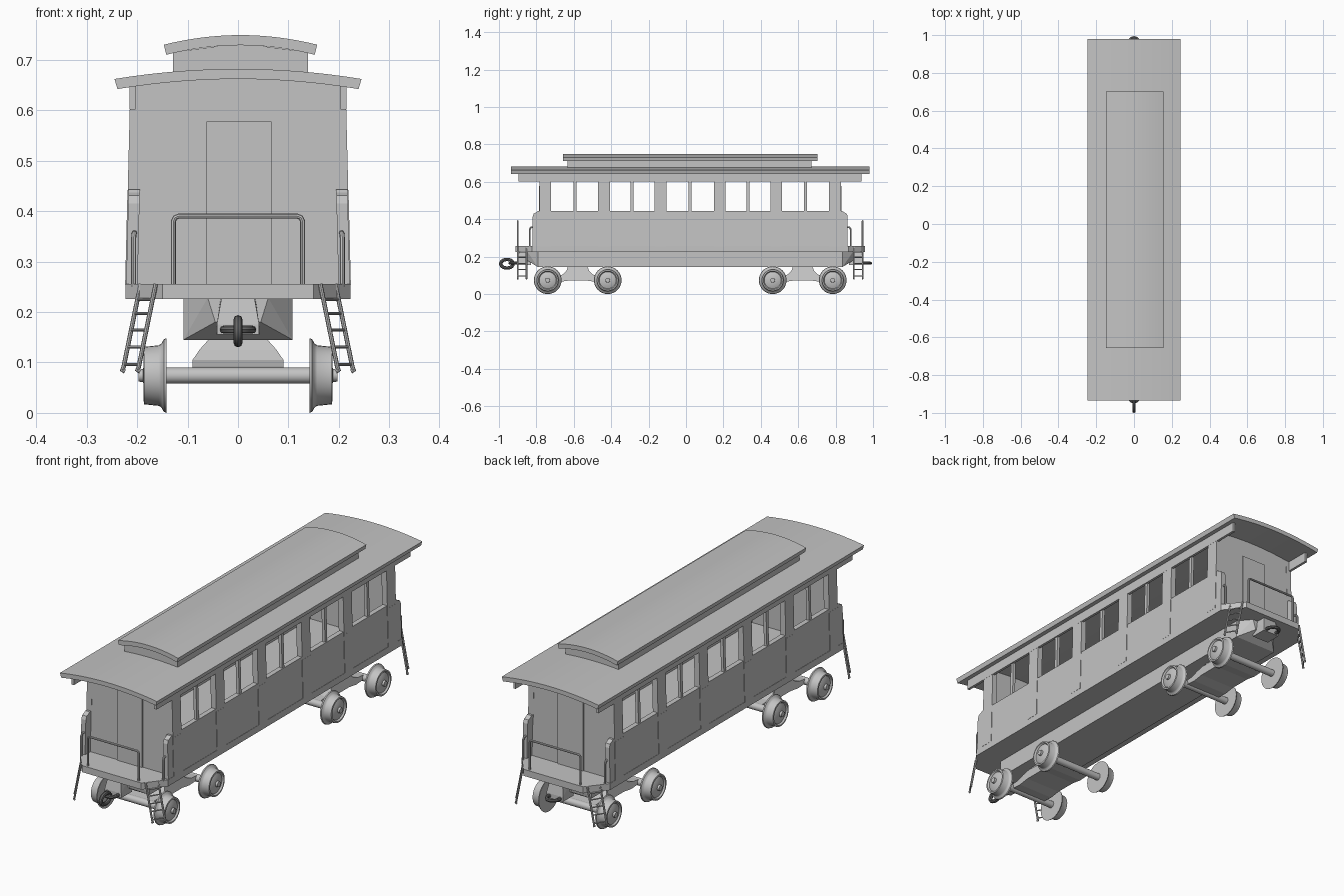
import bpy, bmesh, math
from mathutils import Vector

if "Cube" in bpy.data.objects:
    bpy.data.objects.remove(bpy.data.objects["Cube"])

C = 0.0225          # carriage centre along y


def material(name, rgb):
    m = bpy.data.materials.new(name)
    m.diffuse_color = (*rgb, 1)
    m.use_nodes = True
    m.node_tree.nodes["Principled BSDF"].inputs["Base Color"].default_value = m.diffuse_color
    return m


GREY = material("plain grey", (0.55, 0.55, 0.55))
DARK = material("dark iron", (0.14, 0.14, 0.14))


def finish(name, bm, mat=GREY, smooth=False, taper=False):
    """Turn a bmesh into an object; taper leans side-wall parts inward with height."""
    if taper:
        for v in bm.verts:
            v.co.x -= math.copysign(0.025 * (v.co.z - 0.225), v.co.x)
    bmesh.ops.recalc_face_normals(bm, faces=bm.faces[:])
    me = bpy.data.meshes.new(name)
    bm.to_mesh(me)
    bm.free()
    me.materials.append(mat)
    ob = bpy.data.objects.new(name, me)
    bpy.context.collection.objects.link(ob)
    if smooth:
        shade(ob)
    return ob


def shade(ob):
    bpy.ops.object.select_all(action='DESELECT')
    ob.select_set(True)
    bpy.context.view_layer.objects.active = ob
    bpy.ops.object.shade_smooth_by_angle(angle=math.radians(35))


def prism(bm, pts, axis, a, b):
    """Extrude a 2D outline along an axis from a to b."""
    def place(p, t):
        return {'x': (t, p[0], p[1]), 'y': (p[0], t, p[1]), 'z': (p[0], p[1], t)}[axis]
    lo = [bm.verts.new(place(p, a)) for p in pts]
    hi = [bm.verts.new(place(p, b)) for p in pts]
    n = len(pts)
    bm.faces.new(lo)
    bm.faces.new(hi[::-1])
    for i in range(n):
        bm.faces.new((lo[i], lo[(i + 1) % n], hi[(i + 1) % n], hi[i]))


def box(bm, x0, x1, y0, y1, z0, z1):
    prism(bm, [(x0, y0), (x1, y0), (x1, y1), (x0, y1)], 'z', z0, z1)


def hull(name, pts):
    bm = bmesh.new()
    for p in pts:
        bm.verts.new(p)
    bmesh.ops.convex_hull(bm, input=bm.verts[:])
    bmesh.ops.dissolve_limit(bm, angle_limit=0.01, verts=bm.verts[:], edges=bm.edges[:])
    return finish(name, bm)


def tube(name, paths, r, mat=GREY, cyclic=False):
    cu = bpy.data.curves.new(name, 'CURVE')
    cu.dimensions, cu.bevel_depth, cu.bevel_resolution = '3D', r, 2
    cu.use_fill_caps = True
    for path in paths:
        s = cu.splines.new('POLY')
        s.points.add(len(path) - 1)
        for q, p in zip(s.points, path):
            q.co = (*p, 1)
        s.use_cyclic_u = cyclic
    cu.materials.append(mat)
    ob = bpy.data.objects.new(name, cu)
    bpy.context.collection.objects.link(ob)
    bpy.ops.object.select_all(action='DESELECT')
    ob.select_set(True)
    bpy.context.view_layer.objects.active = ob
    bpy.ops.object.convert(target='MESH')
    shade(bpy.context.object)


def arch(w_top, w_bot, z_edge, rise, thick, cx=0, n=16):
    """Outline of a curved roof: top arc, then the parallel underside."""
    f = [i / n * 2 - 1 for i in range(n + 1)]
    top = [(cx + t * w_top, z_edge + rise * (1 - t * t)) for t in f]
    low = [(cx + t * w_bot, z_edge - thick + rise * (1 - t * t)) for t in f]
    return top + low[::-1]


# Main roof and the raised centre roof with its walls
for name, prof, y0, y1 in (
        ("main_roof", arch(0.245, 0.239, 0.662, 0.020, 0.020), -0.935, 0.98),
        ("raised_roof", arch(0.152, 0.147, 0.730, 0.019, 0.020, 0.005), -0.657, 0.702),
        ("raised_roof_walls", [(-0.129, 0.665), (0.139, 0.665), (0.139, 0.715),
                               (0.005, 0.733), (-0.129, 0.715)], -0.634, 0.671)):
    bm = bmesh.new()
    prism(bm, prof, 'y', y0, y1)
    finish(name, bm, smooth=True)

# Floor slab with cut corners forming the end platforms
bm = bmesh.new()
w, h = 0.223, 0.935
prism(bm, [(sx * x, C + sy * y) for sx, sy, p in (
    (-1, -1, ((w, 0.845), (0.15, h))), (1, -1, ((0.15, h), (w, 0.845))),
    (1, 1, ((w, 0.845), (0.15, h))), (-1, 1, ((0.15, h), (w, 0.845)))) for x, y in p],
    'z', 0.226, 0.256)
finish("floor", bm)

POSTS = [s * v for v in (0.159, 0.461, 0.774) for s in (-1, 1)]
MULLIONS = (-0.616, -0.31, 0, 0.31, 0.616)

for side, s in (("left", -1), ("right", 1)):
    # Lower side wall with rounded shoulders beyond the corner posts
    bm = bmesh.new()
    edge = [(0.842, 0.23), (0.842, 0.415), (0.836, 0.431), (0.822, 0.437), (0.815, 0.443)]
    prism(bm, [(C + y, z) for y, z in edge] + [(C - y, z) for y, z in edge[::-1]],
          'x', s * 0.200, s * 0.2225)
    finish(side + "_lower_wall", bm, taper=True)

    # Window posts, slim mullions and raised strips under the posts
    bm = bmesh.new()
    for y in POSTS:
        box(bm, s * 0.198, s * 0.224, C + y - 0.031, C + y + 0.031, 0.43, 0.65)
        box(bm, s * 0.220, s * 0.2245, C + y - 0.031, C + y + 0.031, 0.255, 0.43)
    for y in MULLIONS:
        box(bm, s * 0.204, s * 0.218, C + y - 0.008, C + y + 0.008, 0.43, 0.65)
    finish(side + "_window_posts", bm, taper=True)

    # Long fascia board below the eaves
    bm = bmesh.new()
    box(bm, s * 0.203, s * 0.215, C - 0.917, C + 0.917, 0.602, 0.65)
    finish(side + "_fascia", bm)

for end, e in (("front", -1), ("back", 1)):
    # End wall and its door panel
    bm = bmesh.new()
    prism(bm, [(-0.208, 0.25), (0.208, 0.25), (0.205, 0.648), (0.1, 0.66),
               (0, 0.664), (-0.1, 0.66), (-0.205, 0.648)], 'y', C + e * 0.785, C + e * 0.804)
    finish(end + "_end_wall", bm)
    bm = bmesh.new()
    box(bm, -0.062, 0.066, C + e * 0.803, C + e * 0.809, 0.256, 0.578)
    finish(end + "_door", bm)

    # Platform railing
    y = C + e * 0.922
    tube(end + "_railing", [[(-0.128, y, 0.25), (-0.128, y, 0.380), (-0.125, y, 0.387),
                             (-0.118, y, 0.390), (0.118, y, 0.390), (0.125, y, 0.387),
                             (0.128, y, 0.380), (0.128, y, 0.25)]], 0.005)

    # Grab handles beside the corners
    tube(end + "_grab_handles", [[(s * 0.207, C + e * 0.858, 0.25), (s * 0.207, C + e * 0.858, 0.345),
                                  (s * 0.206, C + e * 0.852, 0.356), (s * 0.205, C + e * 0.835, 0.358)]
                                 for s in (-1, 1)], 0.005)

    # Step ladders on the cut corners: two rails with feet, five rungs
    rails, rungs = [], []
    for s in (-1, 1):
        A, B = Vector((s * 0.163, C + e * 0.922, 0.256)), Vector((s * 0.193, C + e * 0.875, 0.256))
        drop = Vector((s * 0.034, 0, -0.166))
        for P in (A, B):
            rails.append([P, P + drop, P + drop + Vector((s * 0.003, 0, -0.005)),
                          P + drop + Vector((s * -0.003, 0, -0.008))])
        for z in (0.225, 0.197, 0.164, 0.131, 0.096):
            t = (0.256 - z) / 0.166
            rungs.append([A + drop * t, B + drop * t])
    tube(end + "_ladder_rails", rails, 0.0045)
    tube(end + "_ladder_rungs", rungs, 0.003)

    # Coupler housing and its horizontal loop
    hull(end + "_coupler_housing", [(sx * x, C + e * y, z) for sx in (-1, 1) for x, y, z in (
        (0.035, 0.85, 0.226), (0.033, 0.915, 0.226), (0.043, 0.85, 0.155), (0.042, 0.925, 0.155),
        (0.042, 0.925, 0.175))])
    tube(end + "_coupler_loop", [[(0.028 * math.cos(a), C + e * 0.932 + 0.032 * math.sin(a), 0.165)
                                  for a in (k * math.tau / 20 for k in range(20))]],
         0.008, DARK, True)

# Hanging chain link on the front coupler
tube("chain_link", [[(0, -0.9575 + 0.0335 * math.cos(a), 0.162 + 0.023 * math.sin(a))
                     for a in (k * math.tau / 20 for k in range(20))]], 0.009, DARK, True)

# Central underframe with sloped ends
hull("underframe", [(sx * x, C + sy * y, z) for sx in (-1, 1) for sy in (-1, 1) for x, y, z in (
    (0.108, 0.815, 0.228), (0.108, 0.815, 0.145), (0.06, 0.872, 0.228), (0.045, 0.872, 0.18))])

# Wheelsets: half profile (x, radius) mirrored and spun around the axle
HALF = [(0.142, 0.016), (0.142, 0.074), (0.147, 0.072), (0.152, 0.063), (0.157, 0.060),
        (0.186, 0.057), (0.187, 0.050), (0.180, 0.045), (0.187, 0.028), (0.188, 0.013),
        (0.197, 0.012), (0.197, 0.0)]
PROFILE = [(-x, r) for x, r in HALF[::-1]] + HALF
for i, y in enumerate((-0.762, -0.441, 0.441, 0.762)):
    bm = bmesh.new()
    vs = [bm.verts.new((x, C + y, 0.074 + r)) for x, r in PROFILE]
    es = [bm.edges.new(p) for p in zip(vs, vs[1:])]
    bmesh.ops.spin(bm, geom=vs + es, cent=(0, C + y, 0.074), axis=(1, 0, 0),
                   angle=math.tau, steps=32, use_merge=False)
    bmesh.ops.remove_doubles(bm, verts=bm.verts[:], dist=1e-5)
    finish("wheelset_%d" % (i + 1), bm, smooth=True)

# Bogie frames: flared pedestal between each pair of axles, narrowing upward
for name, y in (("front_bogie", -0.6015), ("back_bogie", 0.6015)):
    half = [(0.165, 0.088), (0.115, 0.092), (0.08, 0.105), (0.06, 0.125), (0.052, 0.148)]
    low = [(0.165, 0.068), (0.10, 0.064), (0.05, 0.072)]
    bm = bmesh.new()
    prism(bm, [(C + y - a, z) for a, z in half] + [(C + y + a, z) for a, z in half[::-1]]
          + [(C + y + a, z) for a, z in low] + [(C + y - a, z) for a, z in low[::-1]],
          'x', -0.09, 0.09)
    for v in bm.verts:
        if v.co.z > 0.11:
            v.co.x *= 1 - 10 * (v.co.z - 0.11)
    finish(name, bm)
